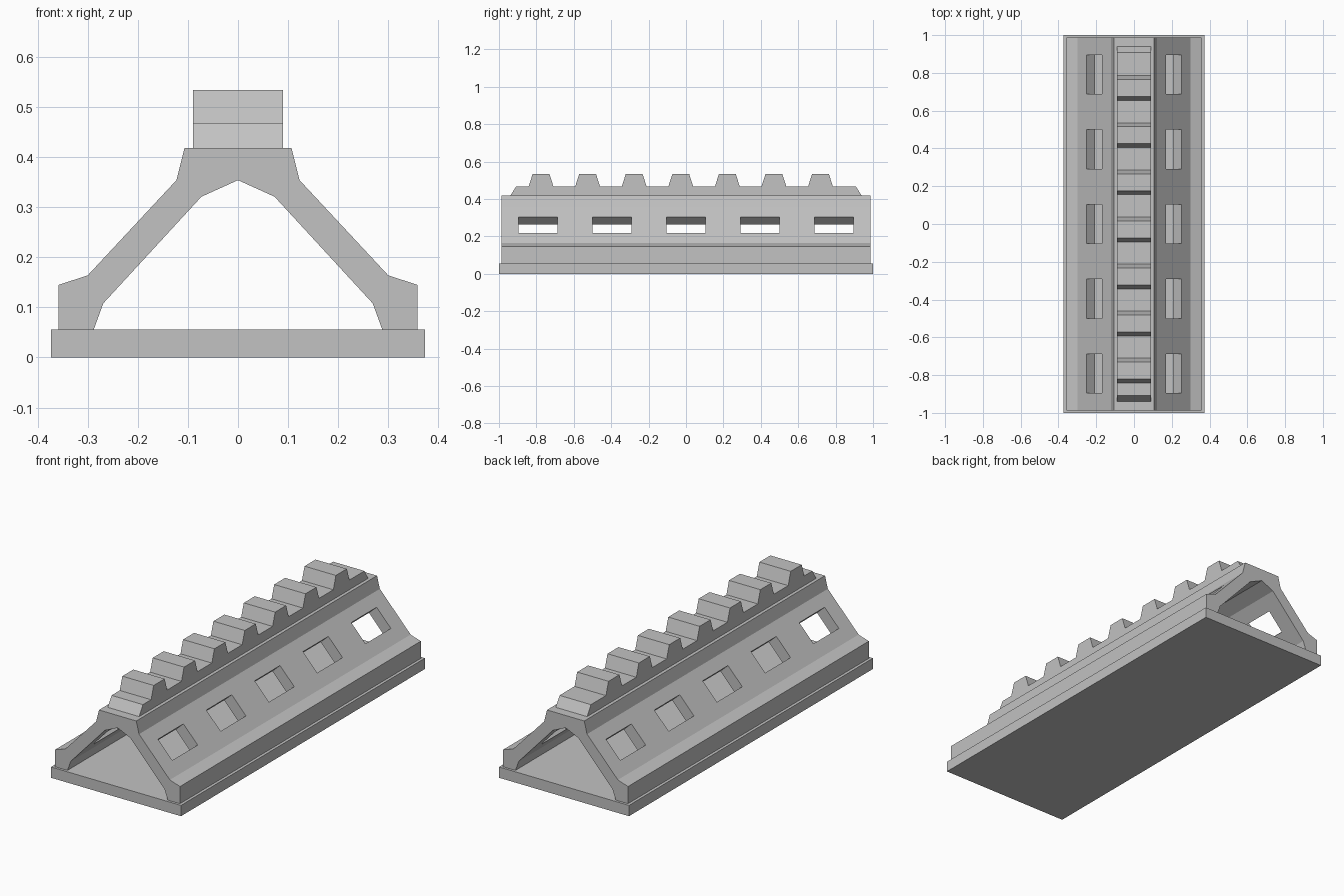
import bpy, bmesh, math
from mathutils import Matrix

cube = bpy.data.objects.get("Cube")
if cube:
    bpy.data.objects.remove(cube, do_unlink=True)

grey = bpy.data.materials.new("plain grey")
grey.use_nodes = True
grey.diffuse_color = (0.54, 0.54, 0.54, 1)
grey.node_tree.nodes["Principled BSDF"].inputs["Base Color"].default_value = grey.diffuse_color


def add_object(name, bm):
    bmesh.ops.recalc_face_normals(bm, faces=bm.faces)
    mesh = bpy.data.meshes.new(name)
    bm.to_mesh(mesh)
    bm.free()
    mesh.materials.append(grey)
    obj = bpy.data.objects.new(name, mesh)
    bpy.context.collection.objects.link(obj)
    return obj


def add_prism(name, points, offset):
    """Extrude a closed 3D outline along an offset."""
    bm = bmesh.new()
    face = bm.faces.new([bm.verts.new(p) for p in points])
    result = bmesh.ops.extrude_face_region(bm, geom=[face], use_keep_orig=True)
    moved = [v for v in result["geom"] if isinstance(v, bmesh.types.BMVert)]
    bmesh.ops.translate(bm, verts=moved, vec=offset)
    return add_object(name, bm)


# Base plate
BASE_TOP = 0.056
bm = bmesh.new()
bmesh.ops.create_cube(bm, size=1, matrix=Matrix.Translation((0, 0, BASE_TOP / 2))
                      @ Matrix.Diagonal((0.746, 2, BASE_TOP, 1)))
add_object("base_plate", bm)

# Arched frame, half outline mirrored across the middle
outer = [(0.358, BASE_TOP), (0.358, 0.145), (0.30, 0.164), (0.123, 0.354), (0.107, 0.418)]
inner = [(0.288, BASE_TOP), (0.269, 0.108), (0.073, 0.321)]


def mirrored(points):
    return [(-x, z) for x, z in reversed(points)]


outline = outer + mirrored(outer) + [(-x, z) for x, z in inner] + [(0, 0.354)] + inner[::-1]
HALF = 0.987
frame = add_prism("arched_frame", [(x, -HALF, z) for x, z in outline], (0, 2 * HALF, 0))

# Windows cut square through both sloping walls
bm = bmesh.new()
slope = math.atan2(0.354 - 0.164, 0.30 - 0.123)
for side in (-1, 1):
    for i in range(-2, 3):
        bmesh.ops.create_cube(bm, size=1, matrix=Matrix.Translation((side * 0.18, i * 0.396, 0.234))
                              @ Matrix.Rotation(side * slope, 4, 'Y')
                              @ Matrix.Diagonal((0.12, 0.208, 0.16, 1)))
cutter = add_object("window_cutter", bm)
cutter.hide_render = True
cut = frame.modifiers.new("windows", 'BOOLEAN')
cut.operation = 'DIFFERENCE'
cut.solver = 'EXACT'
cut.object = cutter
bpy.context.view_layer.update()
evaluated = frame.evaluated_get(bpy.context.evaluated_depsgraph_get())
cut_mesh = bpy.data.meshes.new_from_object(evaluated)
frame.modifiers.clear()
frame.data = cut_mesh
bpy.data.objects.remove(cutter, do_unlink=True)

# Toothed rack along the ridge
RACK_BOTTOM, ROOT, TIP = 0.417, 0.468, 0.534
rack = [(0.94, RACK_BOTTOM), (-0.94, RACK_BOTTOM), (-0.908, ROOT)]
for i in range(7):
    middle = -0.775 + i * 0.249
    rack += [(middle - 0.066, ROOT), (middle - 0.045, TIP),
             (middle + 0.045, TIP), (middle + 0.066, ROOT)]
rack.append((0.908, ROOT))
add_prism("toothed_rack", [(-0.09, y, z) for y, z in rack], (0.18, 0, 0))
